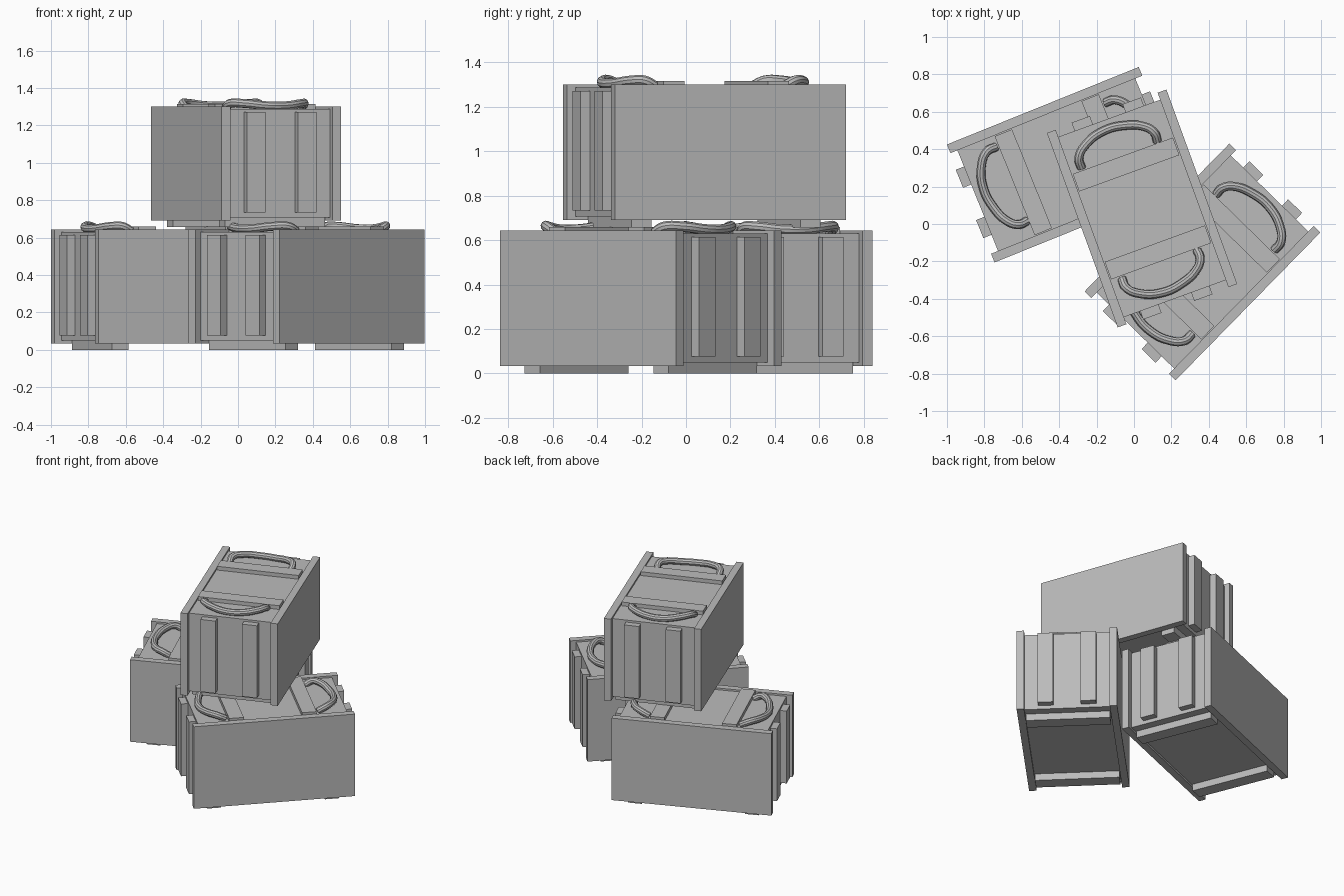
import bpy
import math
from mathutils import Matrix, Vector

default = bpy.data.objects.get("Cube")
if default:
    bpy.data.objects.remove(default, do_unlink=True)

grey = bpy.data.materials.new("plain grey")
grey.use_nodes = True
colour = (0.5, 0.5, 0.5, 1)
grey.diffuse_color = colour
grey.node_tree.nodes["Principled BSDF"].inputs["Base Color"].default_value = colour


def box(name, low, high, place):
    """Axis-aligned box in crate space, moved to its crate."""
    low, high = Vector(low), Vector(high)
    bpy.ops.mesh.primitive_cube_add(size=1)
    ob = bpy.context.object
    ob.name = name
    size = high - low
    ob.data.transform(Matrix.Translation((low + high) / 2) @ Matrix.Diagonal((*size, 1)))
    ob.matrix_world = place
    ob.data.materials.append(grey)


# Rope path at one end of a crate lid
ROPE = [(.315, .23, .635), (.37, .225, .66), (.425, .165, .66), (.46, .05, .648),
        (.45, -.06, .648), (.405, -.165, .66), (.36, -.2, .66), (.31, -.2, .635)]


def rope_handle(name, side, place):
    curve = bpy.data.curves.new(name, "CURVE")
    curve.dimensions = "3D"
    curve.bevel_depth = 0.024
    curve.bevel_resolution = 3
    curve.resolution_u = 5
    curve.use_fill_caps = True
    spline = curve.splines.new("BEZIER")
    spline.bezier_points.add(len(ROPE) - 1)
    for point, (x, y, z) in zip(spline.bezier_points, ROPE):
        point.co = (side * x, y, z)
        point.handle_left_type = point.handle_right_type = "AUTO"
    ob = bpy.data.objects.new(name, curve)
    bpy.context.collection.objects.link(ob)
    ob.matrix_world = place
    # Turn the curve into a smooth mesh
    bpy.ops.object.select_all(action="DESELECT")
    ob.select_set(True)
    bpy.context.view_layer.objects.active = ob
    bpy.ops.object.convert(target="MESH")
    bpy.ops.object.shade_smooth_by_angle()
    if not ob.data.materials:
        ob.data.materials.append(grey)


def crate(name, x, y, z, degrees):
    place = Matrix.Translation((x, y, z)) @ Matrix.Rotation(math.radians(degrees), 4, "Z")
    box(name + "_body", (-.513, -.292, .05), (.513, .292, .63), place)
    for side, word in ((1, "a"), (-1, "b")):
        def part(label, low, high):
            box(f"{name}_{label}_{word}", low, high, place)

        # Long side panel, lid batten and foot
        part("side_panel", (-.553, side * .315 - .025, .033), (.553, side * .315 + .025, .643))
        part("lid_batten", (side * .25 - .05, -.285, .62), (side * .25 + .05, .285, .658))
        part("foot", (side * .405 - .048, -.285, 0), (side * .405 + .048, .285, .06))
        # Upright battens on the crate end
        for across, row in ((.145, "left"), (-.145, "right")):
            part("end_batten_" + row, (side * .535 - .025, across - .052, .077),
                 (side * .535 + .025, across + .052, .615))
        rope_handle(f"{name}_rope_handle_{word}", side, place)


crate("back_crate", -.36, .317, 0, 22)
crate("front_crate", .366, -.203, 0, 225.6)
crate("top_crate", .043, .083, .657, 110)
